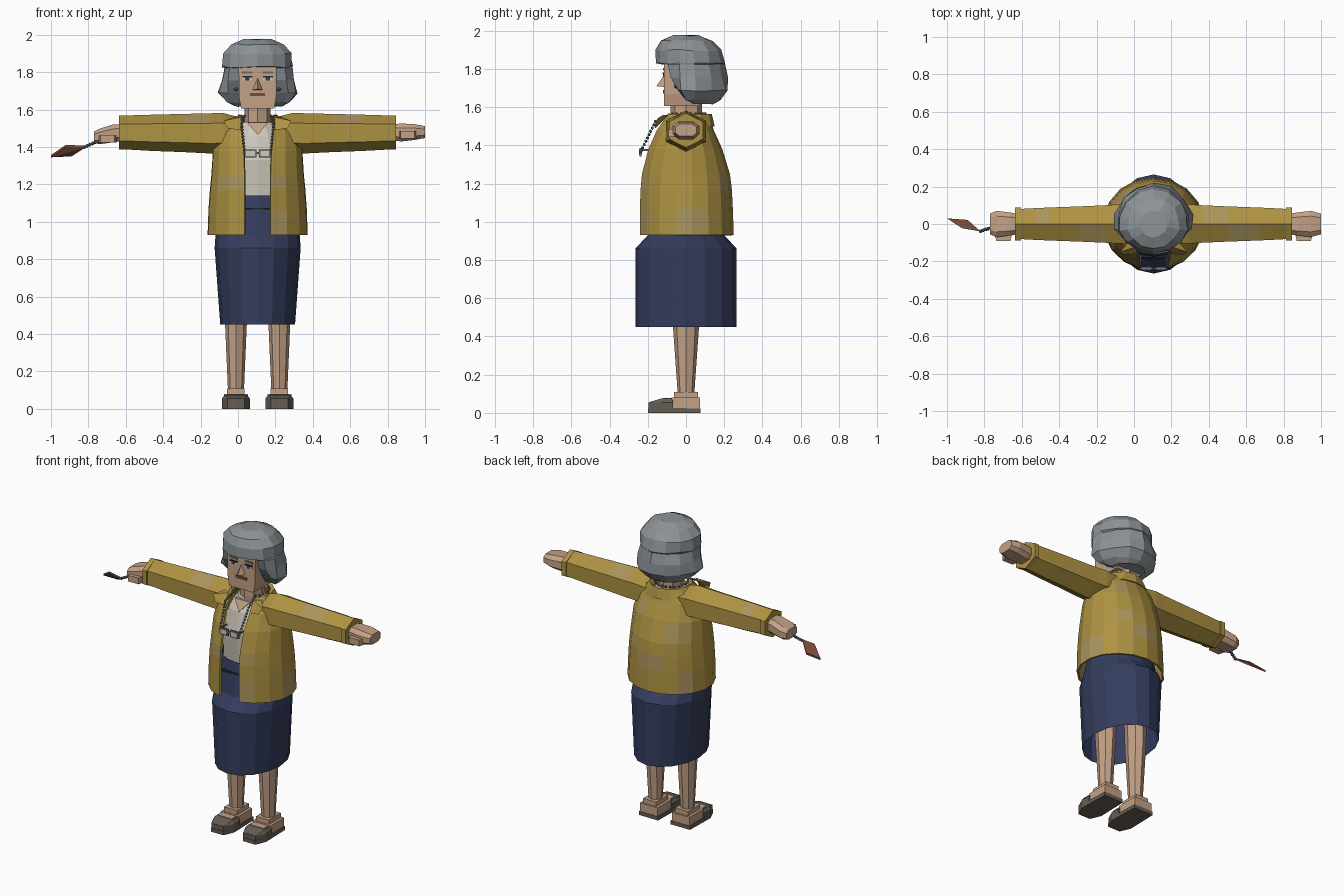
import bpy, bmesh, math, random
from mathutils import Matrix, Vector

cube = bpy.data.objects.get("Cube")
if cube:
    bpy.data.objects.remove(cube)
random.seed(4)
CX = 0.105  # the body stands off centre because of the hanging key fob


def material(name, rgb):
    m = bpy.data.materials.new(name)
    m.use_nodes = True
    m.diffuse_color = (*rgb, 1)
    m.node_tree.nodes["Principled BSDF"].inputs["Base Color"].default_value = (*rgb, 1)
    return m


MUSTARD = material("mustard", (0.42, 0.29, 0.055))
PALE = material("pale mustard", (0.41, 0.30, 0.11))
SKIN = material("skin", (0.55, 0.36, 0.24))
NAVY = material("navy", (0.035, 0.046, 0.11))
GREY = material("hair grey", (0.26, 0.29, 0.31))
CREAM = material("cream", (0.62, 0.59, 0.50))
SHOE = material("shoe grey", (0.13, 0.11, 0.09))
BROWN = material("brown", (0.19, 0.07, 0.04))
METAL = material("metal", (0.16, 0.17, 0.18))
DARK = material("dark", (0.02, 0.02, 0.03))


def finish(name, bm, *mats):
    me = bpy.data.meshes.new(name)
    bm.to_mesh(me)
    bm.free()
    for m in mats:
        me.materials.append(m)
    ob = bpy.data.objects.new(name, me)
    ob.location.x = CX
    bpy.context.collection.objects.link(ob)
    return ob


def loft(name, rings, *mats, closed=True, caps=True, pale=()):
    """Skin a stack of equal rings; pale lists (row, segment) patches."""
    bm = bmesh.new()
    rows = [[bm.verts.new(p) for p in r] for r in rings]
    n = len(rows[0])
    for j, (a, b) in enumerate(zip(rows, rows[1:])):
        for i in range(n if closed else n - 1):
            k = (i + 1) % n
            f = bm.faces.new((a[i], a[k], b[k], b[i]))
            f.material_index = int((j, i) in pale)
    if caps:
        bm.faces.new(rows[0][::-1])
        bm.faces.new(rows[-1])
    bmesh.ops.recalc_face_normals(bm, faces=bm.faces)
    return finish(name, bm, *mats)


def oval(z, rx, front, back, n=16, gap=0.0, closed=True):
    """Horizontal ring starting at the front; gap is half the front opening."""
    a0 = math.asin(gap / rx)
    pts = []
    for i in range(n):
        t = i / n if closed else i / (n - 1)
        a = a0 + t * (2 * math.pi - 2 * a0)
        c = math.cos(a)
        pts.append((rx * math.sin(a), c * (front if c > 0 else -back), z))
    return pts


def hull(name, pts, mat):
    bm = bmesh.new()
    for p in pts:
        bm.verts.new(p)
    r = bmesh.ops.convex_hull(bm, input=bm.verts)
    inner = [v for v in r["geom_interior"] if isinstance(v, bmesh.types.BMVert)]
    bmesh.ops.delete(bm, geom=inner, context='VERTS')
    bmesh.ops.dissolve_limit(bm, angle_limit=0.02, verts=bm.verts, edges=bm.edges)
    bmesh.ops.recalc_face_normals(bm, faces=bm.faces)
    return finish(name, bm, mat)


def box(name, x, y, z, mat):
    return hull(name, [(a, b, c) for a in x for b in y for c in z], mat)


def beads(name, points, radius, mat):
    bm = bmesh.new()
    for p in points:
        bmesh.ops.create_icosphere(bm, subdivisions=1, radius=radius,
                                   matrix=Matrix.Translation(p))
    return finish(name, bm, mat)


def thicken(ob, depth):
    mod = ob.modifiers.new("thickness", 'SOLIDIFY')
    mod.thickness = depth
    mod.offset = -1


# Skirt, open at the hem, with a waistband
loft("skirt", [oval(0.45, 0.20, -0.265, 0.265), oval(0.86, 0.23, -0.265, 0.265),
               oval(0.93, 0.225, -0.20, 0.20), oval(1.07, 0.21, -0.175, 0.17),
               oval(1.14, 0.20, -0.16, 0.15)], NAVY, caps=False)
box("waistband", (-0.10, 0.10), (-0.178, -0.15), (1.065, 1.075), DARK)

# Blouse and neck
loft("blouse", [oval(1.08, 0.19, -0.145, 0.13), oval(1.33, 0.19, -0.165, 0.14),
                oval(1.46, 0.15, -0.135, 0.11), oval(1.535, 0.085, -0.095, 0.09)], CREAM)
loft("neck", [oval(1.45, 0.07, -0.08, 0.085, 8), oval(1.63, 0.07, -0.08, 0.085, 8)], SKIN)
hull("neckline", [(x, y + d, z) for d in (0, 0.02) for x, y, z in
                  ((-0.055, -0.106, 1.53), (0.055, -0.106, 1.53), (0, -0.142, 1.465))], SKIN)

# Open jacket with faded patches
jacket_rings = [(0.93, 0.27, -0.25, 0.25, 0.07), (1.07, 0.265, -0.25, 0.245, 0.07),
                (1.17, 0.258, -0.247, 0.24, 0.07), (1.25, 0.25, -0.24, 0.23, 0.07),
                (1.38, 0.242, -0.207, 0.19, 0.075), (1.48, 0.22, -0.165, 0.145, 0.085),
                (1.54, 0.16, -0.13, 0.125, 0.085)]
jacket = loft("jacket", [oval(z, rx, f, b, 17, g, False) for z, rx, f, b, g in jacket_rings],
              MUSTARD, PALE, closed=False, caps=False,
              pale={(0, 3), (0, 4), (0, 10), (1, 7), (1, 8), (2, 0), (2, 14), (2, 15),
                    (2, 6), (3, 9), (3, 10), (4, 6), (0, 0)})
thicken(jacket, 0.012)
collar = loft("collar", [oval(1.50, 0.18, -0.15, 0.15, 11, 0.09, False),
                         oval(1.565, 0.13, -0.12, 0.135, 11, 0.085, False),
                         oval(1.54, 0.10, -0.10, 0.11, 11, 0.08, False)],
              MUSTARD, closed=False, caps=False)
thicken(collar, 0.008)


def hexagon(x, y, z, ry, rz):
    return [(x, y, z + rz), (x, y + ry, z + rz / 2), (x, y + ry, z - rz / 2),
            (x, y, z - rz), (x, y - ry, z - rz / 2), (x, y - ry, z + rz / 2)]


for s, side in ((-1, "right"), (1, "left")):
    # Sleeve, shoulder cap and cuff
    loft(side + "_sleeve", [hexagon(s * x, 0, z, ry, rz) for x, z, ry, rz in
                            ((0.10, 1.48, 0.10, 0.08), (0.19, 1.475, 0.105, 0.108),
                             (0.26, 1.473, 0.10, 0.107), (0.40, 1.475, 0.094, 0.102),
                             (0.56, 1.476, 0.088, 0.097), (0.63, 1.477, 0.085, 0.094),
                             (0.72, 1.478, 0.080, 0.090))],
         MUSTARD, PALE, pale={(4, 0), (2, 5)} if s < 0 else {(2, 0), (3, 5)})
    loft(side + "_cuff", [hexagon(s * x, 0, 1.478, 0.088, 0.091) for x in (0.708, 0.74)], MUSTARD)
    hull(side + "_lapel", [(s * 0.09, -0.12, 1.56), (s * 0.18, -0.15, 1.54),
                           (s * 0.16, -0.165, 1.50), (s * 0.09, -0.16, 1.49),
                           (s * 0.13, -0.09, 1.56)], MUSTARD)

    # Hand and thumb; the right hand droops
    drop = 0.022 if s < 0 else 0.0
    tip = 0.875 if s < 0 else 0.895
    loft(side + "_hand", [[(s * x, y * w, z - d + h * k) for y, k in
                           ((-1, -0.5), (-0.6, -1), (0.6, -1), (1, -0.5),
                            (1, 0.5), (0.6, 1), (-0.6, 1), (-1, 0.5))]
                          for x, w, z, h, d in ((0.70, 0.05, 1.478, 0.042, 0),
                                                (0.77, 0.062, 1.478, 0.048, 0.2 * drop),
                                                (0.84, 0.07, 1.48, 0.042, drop),
                                                (tip, 0.055, 1.48, 0.032, 1.3 * drop))], SKIN)
    hull(side + "_thumb", [(s * x, y, z - drop) for x, y in
                           ((0.755, -0.045), (0.765, -0.09), (0.84, -0.092), (0.85, -0.06))
                           for z in (1.445, 1.485)], SKIN)

    # Leg, ankle, foot and shoe
    c = s * 0.116
    loft(side + "_leg", [[(c + x, y, z) for x, y, z in oval(z0, rx, -ry, ry, 8)]
                         for z0, rx, ry in ((0.08, 0.042, 0.042), (0.45, 0.058, 0.068),
                                            (0.80, 0.066, 0.078))], SKIN)
    box(side + "_ankle", (c - 0.047, c + 0.047), (-0.062, 0.062), (0.06, 0.11), SKIN)
    box(side + "_foot", (c - 0.064, c + 0.064), (-0.075, 0.072), (0.022, 0.08), SKIN)
    box(side + "_instep", (c - 0.05, c + 0.05), (-0.12, -0.05), (0.03, 0.078), SKIN)
    outline = ((-0.07, 0.075), (0.07, 0.075), (0.075, -0.13), (0.045, -0.2),
               (-0.045, -0.2), (-0.075, -0.13))
    hull(side + "_sole", [(c + x, y, z) for x, y in outline for z in (0, 0.024)], SHOE)
    hull(side + "_shoe", [(c + x * k, max(y, -0.197), z) for x, y in
                          outline[2:] + ((0.073, -0.068), (-0.073, -0.068))
                          for z, k in ((0.02, 1), (0.055, 1), (0.075, 0.8))
                          if z < 0.07 or y > -0.17], SHOE)

    # Eye, brow and earring
    e = s * 0.055
    box(side + "_eye", (e - 0.025, e + 0.025), (-0.119, -0.112), (1.755, 1.777), CREAM)
    box(side + "_iris", (e - 0.012, e + 0.012), (-0.121, -0.113), (1.757, 1.774), NAVY)
    box(side + "_eyelid", (e - 0.027, e + 0.027), (-0.123, -0.114), (1.773, 1.781), DARK)
    box(side + "_brow", (e - 0.028, e + 0.028), (-0.121, -0.112), (1.792, 1.804), METAL)
    beads(side + "_earring", [(s * 0.115, -0.05, 1.71)], 0.013, METAL)

# Head, nose and mouth
loft("head", [[(x * w, y, z) for x, y in ((-1, -0.115), (1, -0.115), (1, b), (-1, b))]
              for z, w, b in ((1.605, 0.088, 0.07), (1.67, 0.1, 0.09), (1.9, 0.102, 0.1))], SKIN)
hull("nose", [(0, -0.11, 1.775), (-0.03, -0.11, 1.705), (0.03, -0.11, 1.705),
              (0, -0.155, 1.71)], SKIN)
box("mouth", (-0.04, 0.04), (-0.121, -0.112), (1.672, 1.69), BROWN)

# Hair: a faceted bob whose front steps back below the fringe
hair = []
for z, rx, f, b, limit in ((1.62, 0.13, -0.06, 0.16, 0.04), (1.64, 0.17, -0.09, 0.18, 0.0),
                           (1.69, 0.212, -0.13, 0.222, -0.04), (1.76, 0.2, -0.14, 0.215, -0.08),
                           (1.825, 0.185, -0.15, 0.2, -0.095), (1.83, 0.188, -0.152, 0.2, -1),
                           (1.90, 0.183, -0.155, 0.18, -1), (1.95, 0.14, -0.13, 0.135, -1),
                           (1.977, 0.075, -0.07, 0.07, -1)):
    ring = []
    for x, y, h in oval(z, rx, f, b, 14):
        k = random.uniform(0.96, 1.04)
        ring.append((x * k, max(y * k, limit), h + random.uniform(-0.006, 0.003)))
    hair.append(ring)
loft("hair", hair, GREY)

# Bead cord round the neck carrying the spectacles
cord = [(0.1 * math.cos(a), 0.1 * math.sin(a), 1.565)
        for a in (math.pi * (i / 18 * 1.5 - 0.25) for i in range(19))]
for s in (-1, 1):
    a, b = Vector((s * 0.075, -0.09, 1.56)), Vector((s * 0.085, -0.16, 1.525))
    c = Vector((s * 0.07, -0.235, 1.37))
    cord += [a.lerp(b, i / 4) for i in range(4)] + [b.lerp(c, i / 9) for i in range(10)]
beads("bead_cord", cord, 0.009, METAL)
for s, side in ((-1, "right"), (1, "left")):
    c = s * 0.038
    box(side + "_frame", (c - 0.031, c + 0.031), (-0.243, -0.232), (1.343, 1.387), METAL)
    box(side + "_lens", (c - 0.023, c + 0.023), (-0.246, -0.229), (1.351, 1.379), CREAM)
    box(side + "_temple", (s * 0.066, s * 0.072), (-0.24, -0.165), (1.37, 1.38), METAL)
box("spectacle_bridge", (-0.012, 0.012), (-0.243, -0.234), (1.362, 1.374), METAL)

# Key fob hanging from the right hand
fob = ((-1.0, 0.03, 1.345), (-0.89, 0.022, 1.35), (-0.82, -0.04, 1.395), (-0.92, -0.022, 1.4))
hull("key_fob", [(x - CX, y, z + d) for x, y, z in fob for d in (0, 0.012)], BROWN)
beads("fob_chain", [Vector((-0.925, -0.038, 1.40)).lerp(Vector((-0.87, -0.02, 1.425)), i / 4)
                    for i in range(5)], 0.011, METAL)
